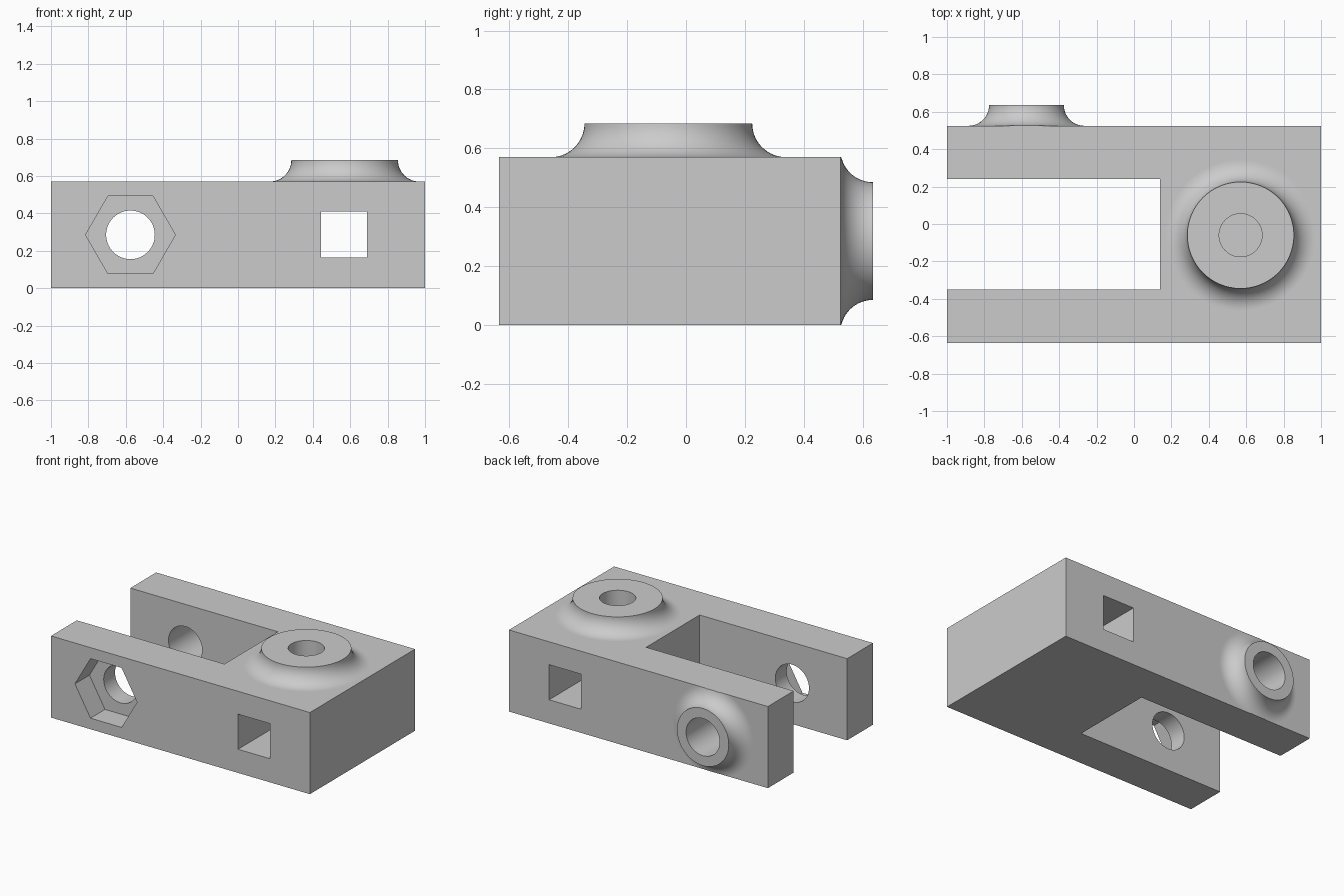
import bpy, bmesh, math
from mathutils import Matrix, Vector

cube = bpy.data.objects.get("Cube")
if cube:
    bpy.data.objects.remove(cube, do_unlink=True)

grey = bpy.data.materials.new("plain grey")
grey.use_nodes = True
grey.diffuse_color = (0.6, 0.6, 0.6, 1)
grey.node_tree.nodes["Principled BSDF"].inputs["Base Color"].default_value = (0.6, 0.6, 0.6, 1)

SEGMENTS = 64
HEIGHT, FRONT, BACK = 0.57, -0.635, 0.525
PIVOT = Vector((-0.575, 0, HEIGHT / 2))
PIN = Vector((0.57, -0.06, HEIGHT))
PIVOT_HOLE, PIN_HOLE = 0.13, 0.115
TO_BACK = Matrix.Rotation(-math.pi / 2, 4, 'X')   # local z points to +y


def make_object(name, bm):
    bmesh.ops.recalc_face_normals(bm, faces=bm.faces)
    mesh = bpy.data.meshes.new(name)
    bm.to_mesh(mesh)
    bm.free()
    mesh.materials.append(grey)
    obj = bpy.data.objects.new(name, mesh)
    bpy.context.collection.objects.link(obj)
    return obj


def box(name, low, high):
    low, high = Vector(low), Vector(high)
    bm = bmesh.new()
    bmesh.ops.create_cube(bm, size=1)
    bmesh.ops.scale(bm, vec=high - low, verts=bm.verts)
    bmesh.ops.translate(bm, vec=(low + high) / 2, verts=bm.verts)
    return make_object(name, bm)


def prism(name, sides, radius, depth, matrix):
    bm = bmesh.new()
    bmesh.ops.create_cone(bm, cap_ends=True, segments=sides, radius1=radius,
                          radius2=radius, depth=depth, matrix=matrix)
    return make_object(name, bm)


def smooth(obj):
    bpy.ops.object.select_all(action='DESELECT')
    obj.select_set(True)
    bpy.context.view_layer.objects.active = obj
    bpy.ops.object.shade_smooth_by_angle(angle=math.radians(35))


def cut(obj, cutter):
    mod = obj.modifiers.new(cutter.name, 'BOOLEAN')
    mod.operation, mod.solver, mod.object = 'DIFFERENCE', 'EXACT', cutter
    bpy.context.view_layer.objects.active = obj
    bpy.ops.object.modifier_apply(modifier=mod.name)
    bpy.data.objects.remove(cutter, do_unlink=True)


def boss(name, hole, rim, height, matrix, limit=None):
    """Ring with a concave flare down to the face it stands on."""
    profile = [(hole, 0), (hole, height)]
    for i in range(17):
        a = math.pi / 2 * i / 16
        profile.append((rim + height * (1 - math.cos(a)), height * (1 - math.sin(a))))
    bm = bmesh.new()
    verts = [bm.verts.new((r, 0, z)) for r, z in profile]
    edges = [bm.edges.new(pair) for pair in zip(verts, verts[1:])]
    bmesh.ops.spin(bm, geom=verts + edges, axis=(0, 0, 1), cent=(0, 0, 0),
                   angle=math.tau, steps=SEGMENTS, use_merge=True)
    bmesh.ops.remove_doubles(bm, verts=bm.verts, dist=1e-5)
    if limit:   # trim the flare flush with the body edges
        for v in bm.verts:
            v.co.y = max(-limit, min(limit, v.co.y))
    bmesh.ops.transform(bm, matrix=matrix, verts=bm.verts)
    bmesh.ops.recalc_face_normals(bm, faces=bm.faces)
    # an open shell: make sure the rim faces outwards
    axis = matrix.to_3x3() @ Vector((0, 0, 1))
    rim_face = max(bm.faces, key=lambda f: f.calc_center_median().dot(axis))
    flip = rim_face.normal.dot(axis) < 0
    obj = make_object(name, bm)
    if flip:
        obj.data.flip_normals()
    smooth(obj)
    return obj


# Forked body
body = box("forked_body", (-1, FRONT, 0), (1, BACK, HEIGHT))
cut(body, box("fork_slot", (-1.2, -0.35, -0.2), (0.14, 0.24, 0.8)))
cut(body, box("square_hole", (0.445, -1, 0.165), (0.69, 1, 0.41)))

# Pivot hole through both arms, with a hexagonal nut pocket in the front
place = Matrix.Translation(PIVOT) @ TO_BACK
cut(body, prism("pivot_hole", SEGMENTS, PIVOT_HOLE, 3, place))
pocket = (Matrix.Translation((PIVOT.x, FRONT, PIVOT.z)) @ TO_BACK
          @ Matrix.Rotation(math.pi / 2, 4, 'Z'))
cut(body, prism("nut_pocket", 6, 0.24, 0.32, pocket))

# Pin hole from the top down into the square hole
cut(body, prism("pin_hole", SEGMENTS, PIN_HOLE, 0.5, Matrix.Translation(PIN)))
smooth(body)

# Flared bosses on the top and the back
boss("top_boss", PIN_HOLE, 0.285, 0.115, Matrix.Translation(PIN))
boss("back_boss", PIVOT_HOLE, 0.2, 0.11,
     Matrix.Translation((PIVOT.x, BACK, PIVOT.z)) @ TO_BACK, limit=HEIGHT / 2)
